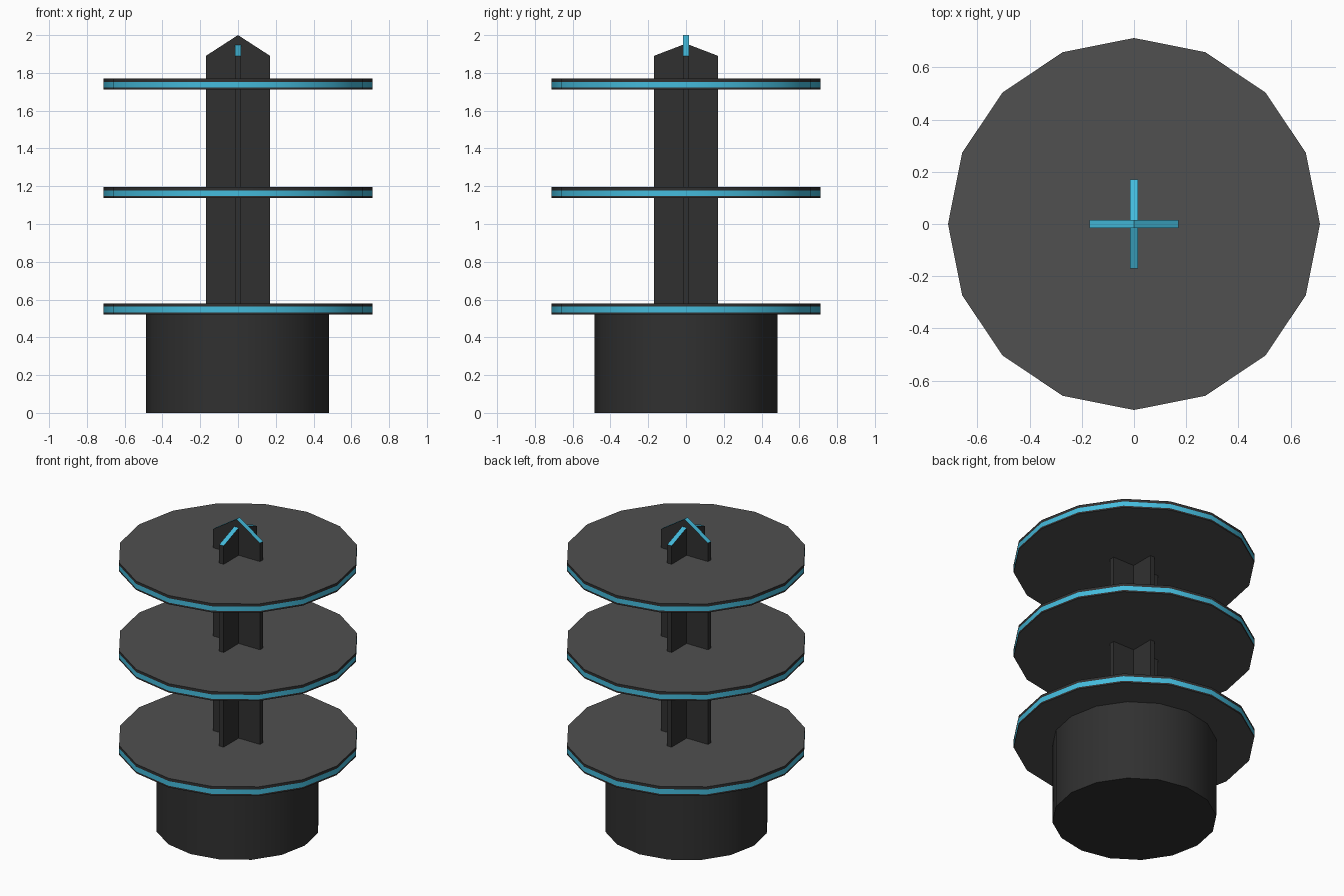
import bpy, bmesh, math

if "Cube" in bpy.data.objects:
    bpy.data.objects.remove(bpy.data.objects["Cube"])


def material(name, rgb):
    m = bpy.data.materials.new(name)
    m.diffuse_color = (*rgb, 1)
    m.use_nodes = True
    m.node_tree.nodes["Principled BSDF"].inputs["Base Color"].default_value = m.diffuse_color
    return m


DARK = material("charcoal", (0.030, 0.030, 0.030))
GREY = material("dark grey", (0.080, 0.080, 0.080))
BLUE = material("cyan blue", (0.058, 0.50, 0.72))


def finish(name, bm, mats, rule, smooth=False):
    bmesh.ops.recalc_face_normals(bm, faces=bm.faces)
    bm.normal_update()
    for f in bm.faces:
        f.material_index = rule(f)
    me = bpy.data.meshes.new(name)
    bm.to_mesh(me)
    bm.free()
    for m in mats:
        me.materials.append(m)
    ob = bpy.data.objects.new(name, me)
    bpy.context.collection.objects.link(ob)
    if smooth:
        bpy.ops.object.select_all(action='DESELECT')
        ob.select_set(True)
        bpy.context.view_layer.objects.active = ob
        bpy.ops.object.shade_smooth_by_angle(angle=math.radians(30))
    return ob


def stacked_cylinder(radius, levels, cx=0.0, sides=16):
    """Capped cylinder with an edge ring at each height in levels."""
    bm = bmesh.new()
    rings = [[bm.verts.new((cx + radius * math.cos(2 * math.pi * i / sides),
                            radius * math.sin(2 * math.pi * i / sides), z))
              for i in range(sides)] for z in levels]
    for lo, hi in zip(rings, rings[1:]):
        for i in range(sides):
            j = (i + 1) % sides
            bm.faces.new((lo[i], lo[j], hi[j], hi[i]))
    bm.faces.new(rings[0][::-1])
    bm.faces.new(rings[-1])
    return bm


# Drum base
finish("base", stacked_cylinder(0.485, (0, 0.525), -0.003), [DARK], lambda f: 0, True)

# Discs: grey faces, dark rim with a blue band
for name, z0, z1 in (("lower_disc", 0.52, 0.58),
                     ("middle_disc", 1.138, 1.196),
                     ("upper_disc", 1.712, 1.77)):
    lo, hi = z0 + 0.011, z1 - 0.018

    def disc_rule(f, lo=lo, hi=hi):
        if abs(f.normal.z) > 0.5:
            return 1
        return 2 if lo < f.calc_center_median().z < hi else 0

    finish(name, stacked_cylinder(0.712, (z0, lo, hi, z1)),
           [DARK, GREY, BLUE], disc_rule, True)


# Crossed post plates with pointed blue tops
def post_plate(name, peak, along_y):
    half, t, low, eave = 0.17, 0.016, 0.55, 1.89
    profile = ((-half, low), (half, low), (half, eave), (0, peak), (-half, eave))
    bm = bmesh.new()
    sides = [[bm.verts.new((s, a, z) if along_y else (a, s, z)) for a, z in profile]
             for s in (-t, t)]
    bm.faces.new(sides[0])
    bm.faces.new(sides[1][::-1])
    for i in range(5):
        j = (i + 1) % 5
        bm.faces.new((sides[0][i], sides[0][j], sides[1][j], sides[1][i]))
    finish(name, bm, [DARK, BLUE], lambda f: int(f.normal.z > 0.3))


post_plate("post_plate_wide", 2.0, False)
post_plate("post_plate_deep", 1.955, True)
